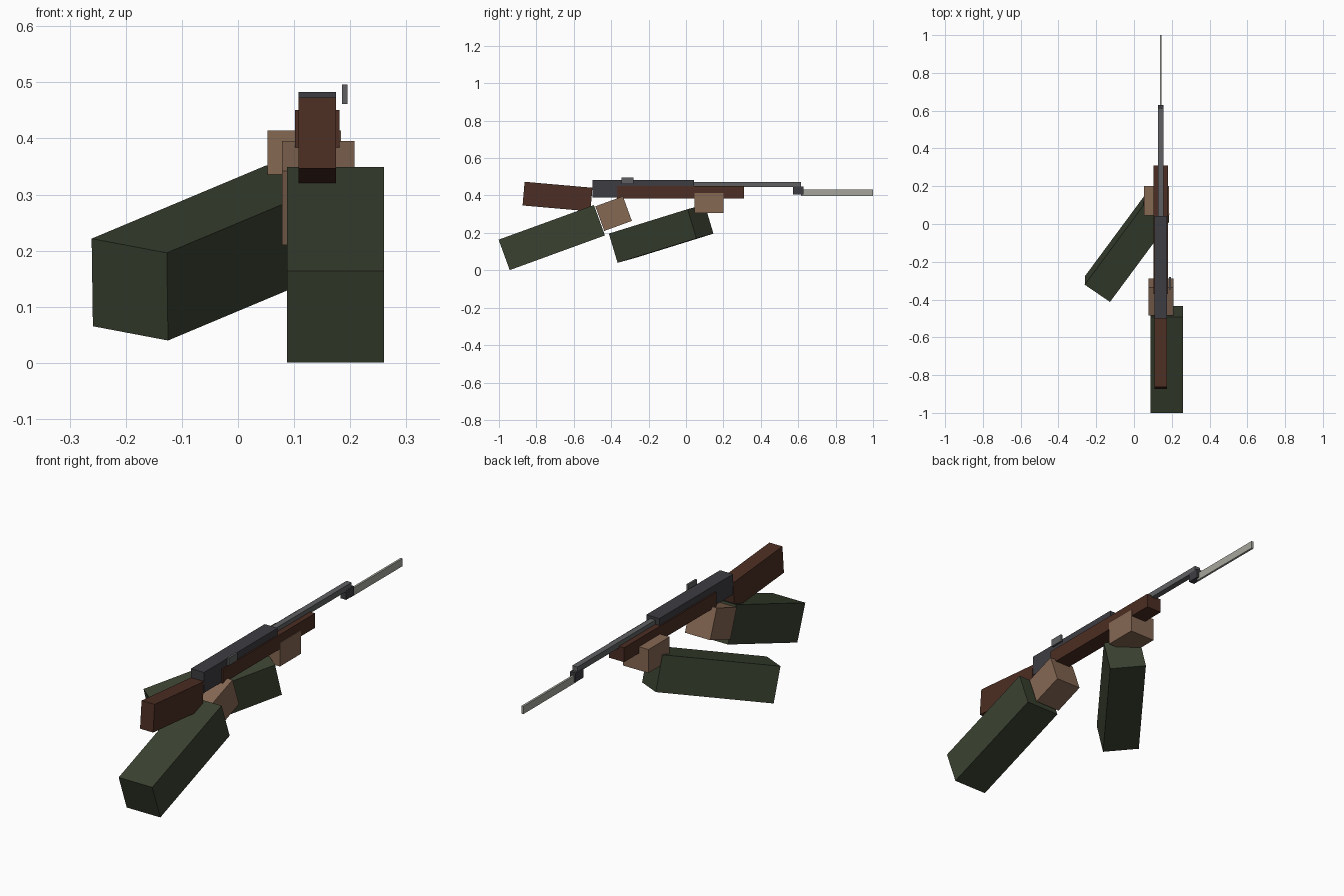
import bpy
from math import radians
from mathutils import Matrix, Vector

if "Cube" in bpy.data.objects:
    bpy.data.objects.remove(bpy.data.objects["Cube"])


def material(name, rgb):
    m = bpy.data.materials.new(name)
    m.diffuse_color = (*rgb, 1.0)
    m.use_nodes = True
    m.node_tree.nodes["Principled BSDF"].inputs["Base Color"].default_value = m.diffuse_color
    return m


green = material("sleeve_green", (0.042, 0.053, 0.030))
skin = material("skin", (0.238, 0.138, 0.088))
wood = material("dark_wood", (0.072, 0.027, 0.017))
dark_metal = material("dark_metal", (0.047, 0.046, 0.055))
steel = material("barrel_steel", (0.115, 0.118, 0.122))
blade = material("blade_steel", (0.38, 0.38, 0.34))


def box(name, center, size, mat, rot=None):
    """Box of the given size, optionally turned by a 3x3 rotation."""
    bpy.ops.mesh.primitive_cube_add(size=1)
    ob = bpy.context.object
    ob.name = name
    turn = (rot or Matrix.Identity(3)).to_4x4()
    ob.data.transform(turn @ Matrix.Diagonal((*size, 1)))
    ob.location = center
    ob.data.materials.append(mat)
    return ob


def span(name, x, y, z, mat):
    """Upright box given by its extents on each axis."""
    ext = (x, y, z)
    return box(name, [(a + b) / 2 for a, b in ext], [b - a for a, b in ext], mat)


def pitch(deg):
    return Matrix.Rotation(radians(deg), 3, 'X')


# Right arm, tilted upward toward the grip
box("right_sleeve", (0.174, -0.7175, 0.175), (0.173, 0.542, 0.173), green, pitch(20))
box("right_hand", (0.143, -0.387, 0.303), (0.13, 0.157, 0.14), skin, pitch(20))

# Left arm, reaching diagonally across to the handguard
forward = Vector((0.577, 0.780, 0.242)).normalized()
side = Vector((0.135, -0.090, -0.025))
side = (side - forward * side.dot(forward)).normalized()
up = side.cross(forward)
left_rot = Matrix((side, forward, up)).transposed()
box("left_sleeve", (-0.037, -0.133, 0.196), (0.164, 0.54, 0.163), green, left_rot)
span("left_hand", (0.053, 0.184), (0.045, 0.2), (0.305, 0.414), skin)

# Rifle woodwork
box("stock", (0.1415, -0.687, 0.394), (0.067, 0.364, 0.127), wood, pitch(-5))
span("handguard", (0.102, 0.181), (-0.37, 0.309), (0.384, 0.451), wood)

# Rifle metalwork
span("receiver", (0.108, 0.175), (-0.5, 0.042), (0.388, 0.483), dark_metal)
span("barrel", (0.128, 0.155), (0.03, 0.614), (0.444, 0.471), steel)
span("bayonet_mount", (0.127, 0.156), (0.572, 0.629), (0.406, 0.449), dark_metal)
span("bayonet_blade", (0.1365, 0.1465), (0.615, 1.0), (0.397, 0.433), blade)
span("bolt_handle", (0.185, 0.195), (-0.346, -0.281), (0.461, 0.496), steel)
